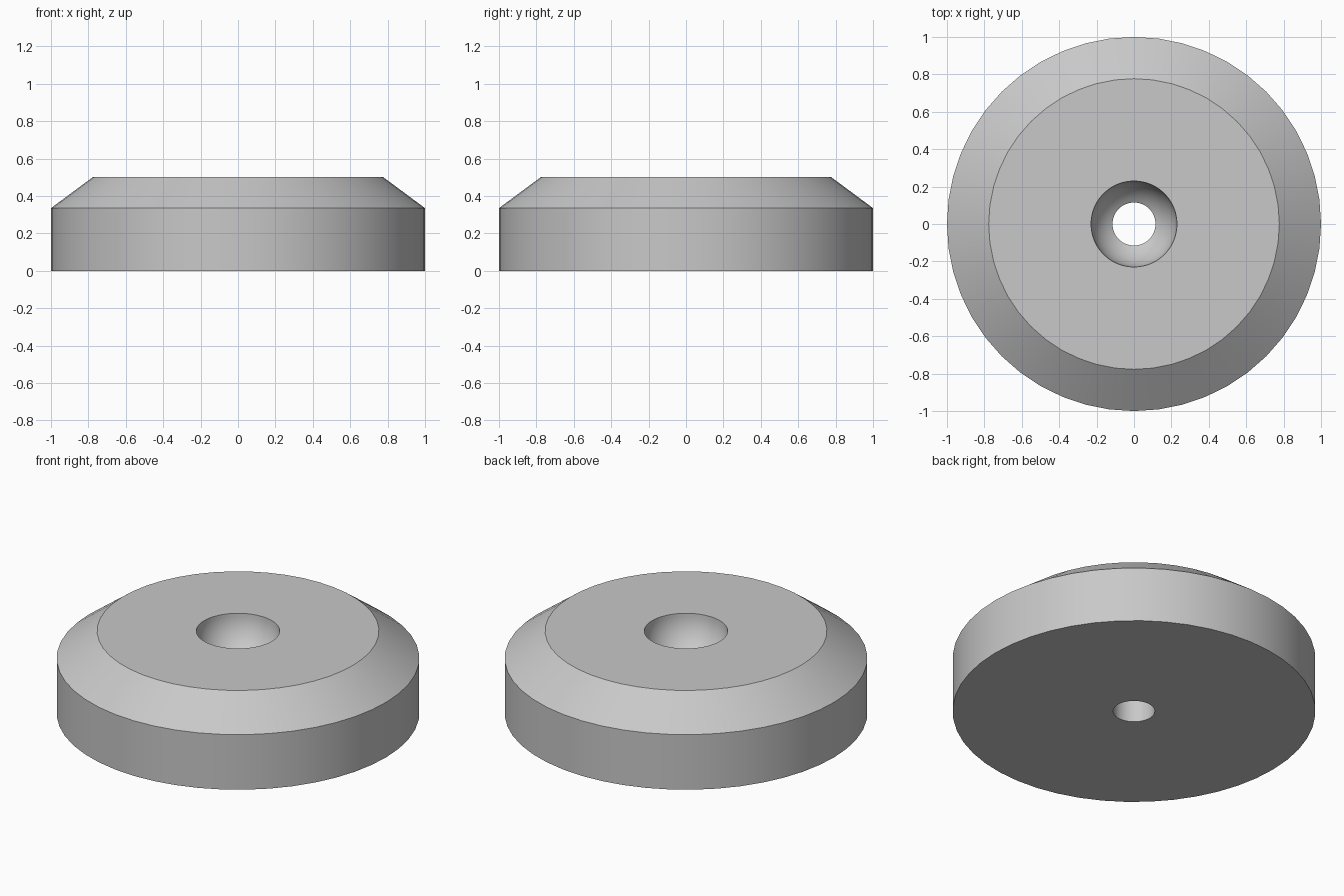
import bpy
import bmesh
from math import sin, cos, pi, radians

SEGMENTS = 48
HEIGHT = 0.5
BOWL_R = 0.23    # rounded recess in the top
HOLE_R = 0.115   # through hole

cube = bpy.data.objects.get("Cube")
if cube:
    bpy.data.objects.remove(cube, do_unlink=True)

# Plain grey material
grey = bpy.data.materials.new("grey")
grey.use_nodes = True
colour = (0.58, 0.58, 0.58, 1)
grey.diffuse_color = colour
grey.node_tree.nodes["Principled BSDF"].inputs["Base Color"].default_value = colour

# Closed (radius, height) profile: outer wall, bevel, top, round recess, hole
profile = [(HOLE_R, 0), (1, 0), (1, 0.335), (0.777, HEIGHT)]
STEPS = 10
for i in range(STEPS + 1):
    a = radians(60) * i / STEPS
    profile.append((BOWL_R * cos(a), HEIGHT - BOWL_R * sin(a)))

# Revolve the profile around z
bm = bmesh.new()
rings = []
for s in range(SEGMENTS):
    t = 2 * pi * s / SEGMENTS
    rings.append([bm.verts.new((r * cos(t), r * sin(t), z)) for r, z in profile])
count = len(profile)
for s in range(SEGMENTS):
    here, after = rings[s], rings[(s + 1) % SEGMENTS]
    for i in range(count):
        j = (i + 1) % count
        bm.faces.new((here[i], after[i], after[j], here[j]))
bmesh.ops.recalc_face_normals(bm, faces=bm.faces)

mesh = bpy.data.meshes.new("bevelled_disc")
bm.to_mesh(mesh)
bm.free()
mesh.materials.append(grey)
disc = bpy.data.objects.new("bevelled_disc", mesh)
bpy.context.collection.objects.link(disc)

# Smooth walls with crisp rims
bpy.ops.object.select_all(action="DESELECT")
disc.select_set(True)
bpy.context.view_layer.objects.active = disc
bpy.ops.object.shade_smooth_by_angle(angle=radians(30))
